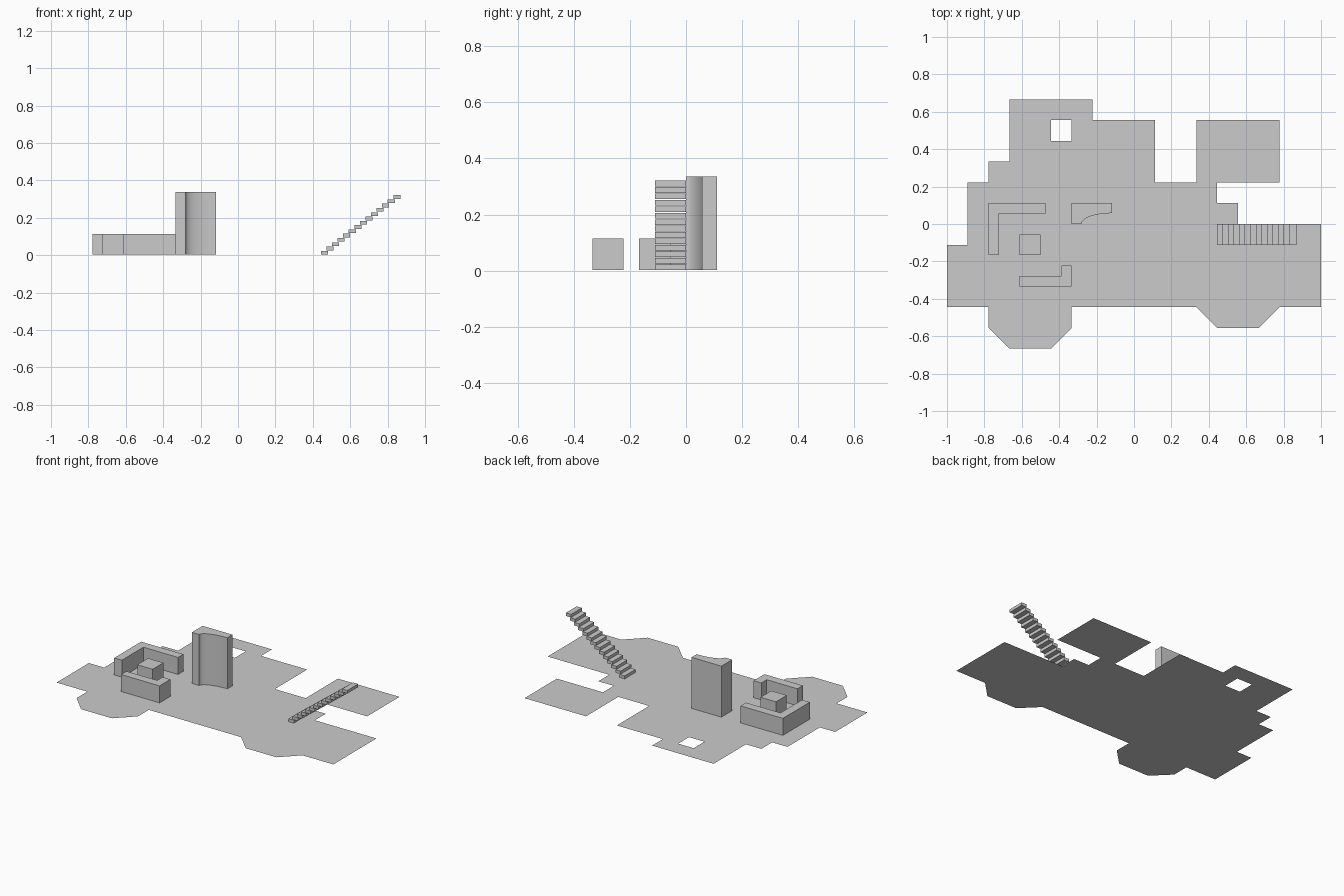
import bpy, bmesh, math

if "Cube" in bpy.data.objects:
    bpy.data.objects.remove(bpy.data.objects["Cube"])

U = 1 / 9        # plan grid module
LIFT = 0.003     # furniture sits just above the floor sheet


def finish(name, bm):
    mesh = bpy.data.meshes.new(name)
    bm.to_mesh(mesh)
    bm.free()
    ob = bpy.data.objects.new(name, mesh)
    bpy.context.collection.objects.link(ob)
    return ob


def prism(name, outline, height, z=LIFT):
    """Extrude a counter-clockwise outline given in plan modules."""
    bm = bmesh.new()
    base = bm.faces.new([bm.verts.new((x * U, y * U, z)) for x, y in outline])
    top = bmesh.ops.extrude_face_region(bm, geom=[base], use_keep_orig=True)
    for v in top["geom"]:
        if isinstance(v, bmesh.types.BMVert):
            v.co.z += height
    bmesh.ops.recalc_face_normals(bm, faces=bm.faces)
    return finish(name, bm)


# Floor: one flat sheet with a square opening
floor = [(-9, -4), (-7, -4), (-7, -5), (-6, -6), (-4, -6), (-3, -5), (-3, -4),
         (3, -4), (4, -5), (6, -5), (7, -4), (9, -4), (9, 0), (5, 0), (5, 1),
         (4, 1), (4, 2), (7, 2), (7, 5), (3, 5), (3, 2), (1, 2), (1, 5),
         (-2, 5), (-2, 6), (-6, 6), (-6, 3), (-7, 3), (-7, 2), (-8, 2),
         (-8, -1), (-9, -1)]
opening = [(-4, 4), (-4, 5), (-3, 5), (-3, 4)]
bm = bmesh.new()
for loop in (floor, opening):
    vs = [bm.verts.new((x * U, y * U, 0)) for x, y in loop]
    for a, b in zip(vs, vs[1:] + vs[:1]):
        bm.edges.new((a, b))
bmesh.ops.triangle_fill(bm, edges=bm.edges[:], use_beauty=True, normal=(0, 0, 1))
for f in bm.faces:
    f.normal_update()
    if f.normal.z < 0:
        f.normal_flip()
bmesh.ops.dissolve_limit(bm, angle_limit=0.01, verts=bm.verts[:], edges=bm.edges[:])
finish("floor", bm)

# Low counters and central block
prism("back_counter", [(-7, -1.5), (-6.5, -1.5), (-6.5, 0.5), (-4.25, 0.5),
                       (-4.25, 1), (-7, 1)], U)
prism("centre_block", [(-5.5, -1.5), (-4.5, -1.5), (-4.5, -0.5), (-5.5, -0.5)], U)
prism("front_counter", [(-5.5, -3), (-3, -3), (-3, -2), (-3.5, -2),
                        (-3.5, -2.5), (-5.5, -2.5)], U)

# Tall pillar with a scooped elliptical front
END = -1.06
scoop = []
for i in range(17):
    a = math.pi / 2 * i / 16
    scoop.append((END - (2.53 + END + 0.0) * 1.0 * math.cos(a), 0.52 * math.sin(a)))
pillar = prism("pillar", [(-3, 0)] + scoop + [(END, 1), (-3, 1)], 3 * U)
bpy.context.view_layer.objects.active = pillar
pillar.select_set(True)
bpy.ops.object.shade_smooth_by_angle(angle=math.radians(30))
pillar.select_set(False)

# Floating stair treads
for i in range(14):
    x = (0.443 + i * 0.0298) / U
    prism("stair_tread", [(x, -1), (x + 0.34, -1), (x + 0.34, 0), (x, 0)],
          0.02, LIFT + i * 0.0229)
